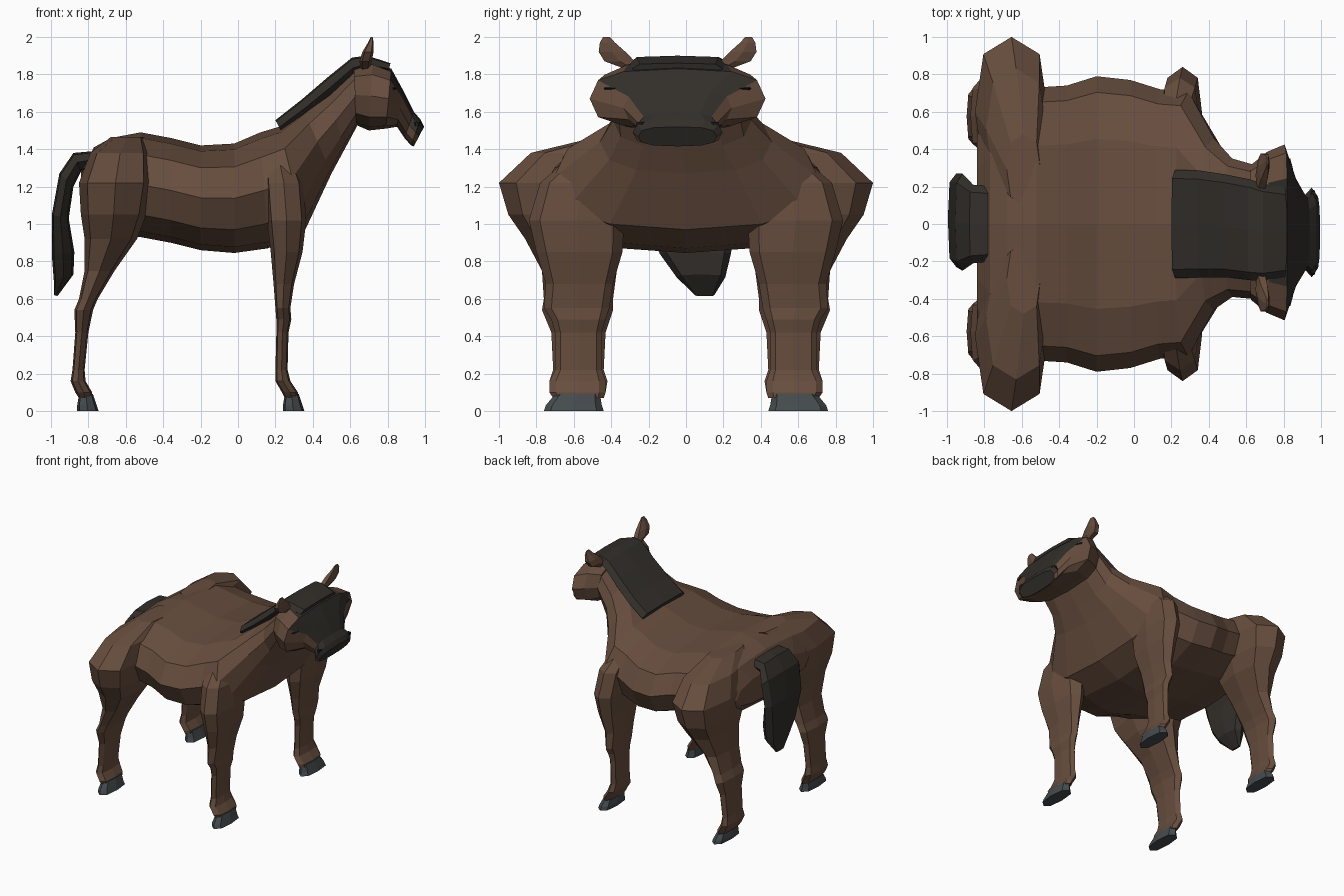
import bpy, bmesh
from math import cos, sin, tau
from mathutils import Vector


def material(name, rgb):
    m = bpy.data.materials.new(name)
    m.diffuse_color = (*rgb, 1)
    return m


COAT = material("coat", (0.135, 0.075, 0.048))
DARK = material("dark_hair", (0.032, 0.028, 0.023))
HOOF = material("hoof_grey", (0.06, 0.07, 0.075))
EYE = material("eye_black", (0.01, 0.01, 0.01))


def sq(v, p):
    return abs(v) ** p * (1 if v >= 0 else -1)


def ring(a, b, half_y, cy=0, n=8, p=0.75):
    """Rounded ring spanning a to b in the xz plane and half_y sideways."""
    mid, half = (a + b) / 2, (b - a) / 2
    pts = []
    for i in range(n):
        t = tau * i / n
        q = mid + half * sq(round(cos(t), 6), p)
        pts.append(Vector((q.x, cy + half_y * sq(round(sin(t), 6), p), q.z)))
    return pts


def loft(name, rings, mat, mirror=False, y=0):
    bm = bmesh.new()
    loops = [[bm.verts.new(v) for v in r] for r in rings]
    n = len(loops[0])
    for lo, hi in zip(loops, loops[1:]):
        for i in range(n):
            j = (i + 1) % n
            bm.faces.new((lo[i], lo[j], hi[j], hi[i]))
    bm.faces.new(loops[0][::-1])
    bm.faces.new(loops[-1])
    bmesh.ops.recalc_face_normals(bm, faces=bm.faces)
    me = bpy.data.meshes.new(name)
    bm.to_mesh(me)
    bm.free()
    me.materials.append(mat)
    ob = bpy.data.objects.new(name, me)
    ob.location.y = y
    bpy.context.collection.objects.link(ob)
    if mirror:
        m = ob.modifiers.new("mirror", 'MIRROR')
        m.use_axis = (False, True, False)
        m.use_mirror_merge = False
    return ob


def spine(name, secs, mat, n=8, p=0.75, y=0):
    """Sections: lower x, z, upper x, z, half width, optional sideways shift."""
    rings = [ring(Vector((s[0], 0, s[1])), Vector((s[2], 0, s[3])), s[4],
                  s[5] if len(s) > 5 else 0, n, p) for s in secs]
    return loft(name, rings, mat, y=y)


def limb(name, secs, mat, y=0, n=8):
    """Level sections: z, x min, x max, y min, y max; mirrored to both sides."""
    rings = [ring(Vector((x0, 0, z)), Vector((x1, 0, z)), (y1 - y0) / 2, (y0 + y1) / 2, n)
             for z, x0, x1, y0, y1 in secs]
    return loft(name, rings, mat, True, y)


# Trunk and neck in one skin
spine("body_and_neck", [
    (-0.84, 1.05, -0.84, 1.28, 0.50),
    (-0.78, 0.98, -0.77, 1.41, 0.64),
    (-0.68, 0.94, -0.68, 1.46, 0.72),
    (-0.52, 0.93, -0.52, 1.49, 0.73),
    (-0.36, 0.90, -0.36, 1.46, 0.74),
    (-0.20, 0.86, -0.20, 1.42, 0.79),
    (-0.02, 0.845, -0.02, 1.43, 0.77),
    (0.16, 0.87, 0.12, 1.49, 0.72),
    (0.36, 0.97, 0.22, 1.52, 0.71),
    (0.50, 1.27, 0.35, 1.61, 0.46),
    (0.57, 1.40, 0.48, 1.71, 0.37, -0.02),
    (0.64, 1.53, 0.62, 1.84, 0.36, -0.04)], COAT, 12, 0.8)

# Head, with the flat face and muzzle painted dark
HY = -0.045
head = spine("head", [
    (0.63, 1.53, 0.62, 1.85, 0.36),
    (0.70, 1.50, 0.72, 1.87, 0.43),
    (0.79, 1.51, 0.82, 1.83, 0.47),
    (0.85, 1.52, 0.88, 1.72, 0.29),
    (0.89, 1.46, 0.94, 1.60, 0.20),
    (0.925, 1.42, 0.975, 1.56, 0.24),
    (0.94, 1.415, 0.995, 1.52, 0.21)], COAT, 12, 0.7, HY)
head.data.materials.append(DARK)
for f in head.data.polygons:
    c = f.center
    upper = c.z > 1.5 and f.normal.z > 0.25 and c.x > 0.68 and abs(c.y) < 0.3
    if upper or f.normal.x > 0.8 and c.x > 0.93:
        f.material_index = 1

# Mane running into the forelock
spine("mane", [
    (0.24, 1.48, 0.20, 1.555, 0.29),
    (0.37, 1.57, 0.34, 1.665, 0.285),
    (0.50, 1.67, 0.48, 1.785, 0.275, -0.01),
    (0.62, 1.78, 0.61, 1.89, 0.27, -0.03),
    (0.69, 1.81, 0.69, 1.90, 0.26, HY),
    (0.80, 1.80, 0.815, 1.86, 0.24, HY)], DARK, 8, 0.5)

# Tail
spine("tail", [
    (-0.77, 1.30, -0.77, 1.39, 0.20),
    (-0.84, 1.28, -0.88, 1.38, 0.21),
    (-0.88, 1.20, -0.955, 1.27, 0.26, 0.01),
    (-0.905, 1.03, -0.995, 1.05, 0.25, 0.02),
    (-0.875, 0.85, -0.995, 0.83, 0.19, 0.05),
    (-0.88, 0.73, -0.985, 0.70, 0.13, 0.08),
    (-0.965, 0.615, -0.985, 0.62, 0.05, 0.10)], DARK, 8, 0.6)

# Ears and eyes
limb("ears", [
    (1.82, 0.655, 0.70, 0.18, 0.26),
    (1.87, 0.65, 0.715, 0.22, 0.40),
    (1.92, 0.665, 0.725, 0.27, 0.43),
    (1.97, 0.695, 0.725, 0.33, 0.42),
    (2.0, 0.71, 0.72, 0.36, 0.40)], COAT, HY, 6)
limb("eyes", [
    (1.705, 0.80, 0.825, 0.33, 0.38),
    (1.725, 0.78, 0.85, 0.28, 0.40),
    (1.74, 0.80, 0.825, 0.30, 0.38)], EYE, HY, 6)
limb("nostrils", [
    (1.52, 0.945, 0.97, 0.16, 0.23),
    (1.545, 0.94, 0.975, 0.17, 0.22)], EYE, HY, 6)

# Legs, from hoof joint up to shoulder or haunch
limb("front_legs", [
    (0.07, 0.25, 0.32, 0.44, 0.71),
    (0.10, 0.235, 0.32, 0.43, 0.73),
    (0.16, 0.20, 0.28, 0.43, 0.73),
    (0.22, 0.20, 0.265, 0.45, 0.70),
    (0.42, 0.205, 0.27, 0.45, 0.70),
    (0.49, 0.205, 0.285, 0.43, 0.72),
    (0.55, 0.20, 0.28, 0.41, 0.76),
    (0.68, 0.19, 0.30, 0.39, 0.75),
    (0.85, 0.175, 0.345, 0.34, 0.80),
    (1.02, 0.155, 0.365, 0.33, 0.84),
    (1.22, 0.14, 0.35, 0.34, 0.78),
    (1.42, 0.14, 0.27, 0.25, 0.55)], COAT)
limb("rear_legs", [
    (0.07, -0.85, -0.78, 0.44, 0.71),
    (0.10, -0.87, -0.78, 0.43, 0.73),
    (0.16, -0.895, -0.815, 0.42, 0.73),
    (0.22, -0.885, -0.82, 0.44, 0.71),
    (0.42, -0.87, -0.80, 0.43, 0.72),
    (0.54, -0.875, -0.775, 0.39, 0.77),
    (0.60, -0.85, -0.75, 0.39, 0.76),
    (0.75, -0.82, -0.66, 0.37, 0.77),
    (0.92, -0.82, -0.54, 0.33, 0.86),
    (1.05, -0.84, -0.49, 0.28, 0.95),
    (1.22, -0.85, -0.46, 0.20, 1.00),
    (1.38, -0.79, -0.47, 0.18, 0.83),
    (1.465, -0.68, -0.50, 0.10, 0.48)], COAT)

# Hooves flare to the ground
for name, x in (("front_hooves", 0.24), ("rear_hooves", -0.86)):
    limb(name, [
        (0.0, x, x + 0.115, 0.44, 0.76),
        (0.03, x, x + 0.105, 0.45, 0.75),
        (0.09, x + 0.01, x + 0.085, 0.46, 0.70)], HOOF)
